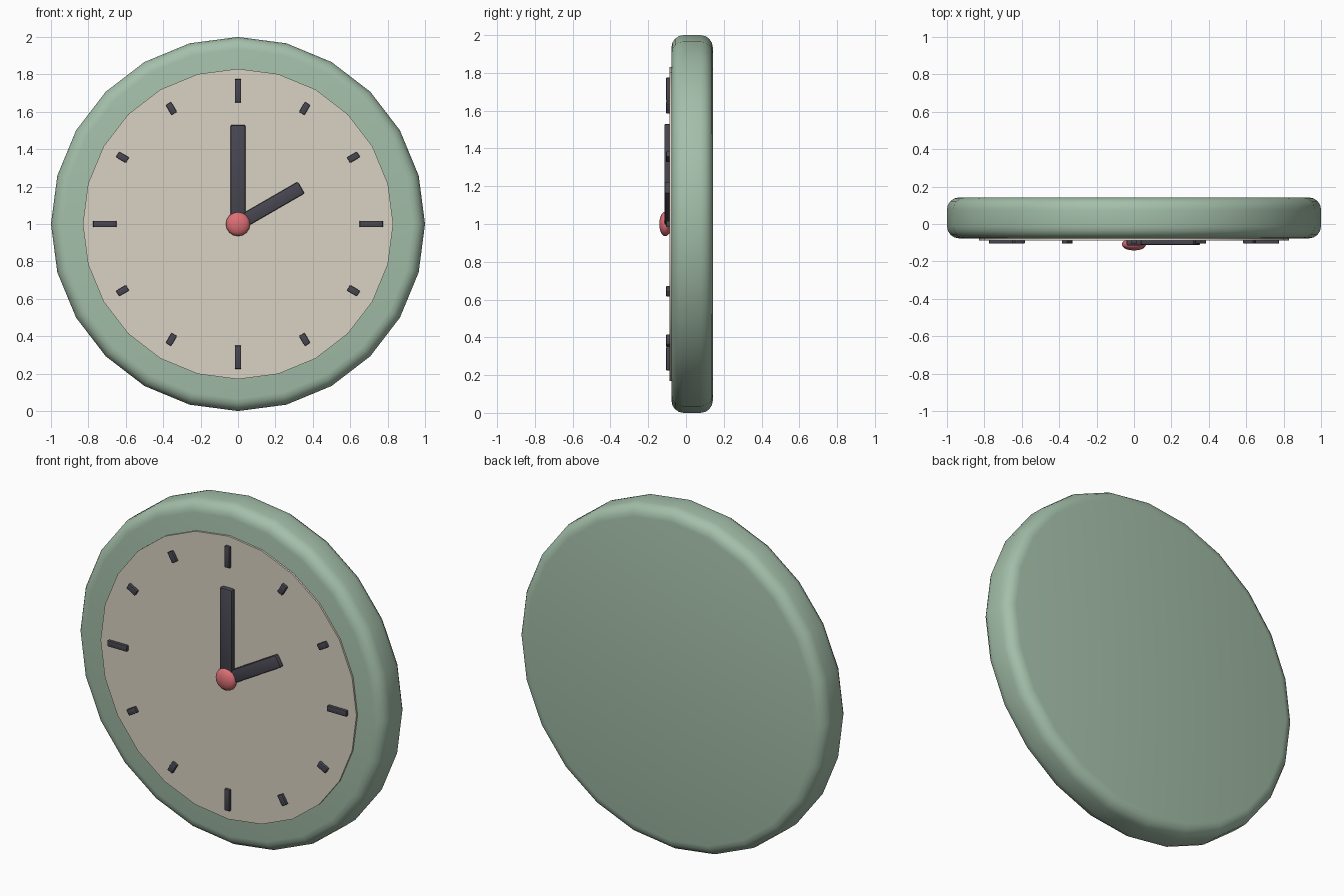
import bpy
import math
from mathutils import Matrix

if "Cube" in bpy.data.objects:
    bpy.data.objects.remove(bpy.data.objects["Cube"], do_unlink=True)


def make_material(name, rgb):
    mat = bpy.data.materials.new(name)
    mat.use_nodes = True
    mat.diffuse_color = (*rgb, 1)
    mat.node_tree.nodes["Principled BSDF"].inputs["Base Color"].default_value = (*rgb, 1)
    return mat


GREEN = make_material("sage green", (0.37, 0.52, 0.40))
CREAM = make_material("warm cream", (0.70, 0.64, 0.54))
DARK = make_material("charcoal", (0.065, 0.063, 0.082))
RED = make_material("coral red", (0.73, 0.16, 0.18))

CENTRE = 1.0   # height of the clock centre


def finish(obj, name, mat, bevel=0, segments=2, angle=35):
    """Name, colour, bevel and smooth a new part."""
    obj.name = name
    obj.data.materials.append(mat)
    bpy.ops.object.transform_apply(location=False, rotation=True, scale=True)
    if bevel:
        mod = obj.modifiers.new("bevel", "BEVEL")
        mod.width = bevel
        mod.segments = segments
        mod.limit_method = "ANGLE"
        mod.angle_limit = math.radians(40)
        bpy.ops.object.modifier_apply(modifier=mod.name)
    bpy.ops.object.shade_smooth_by_angle(angle=math.radians(angle))
    return obj


def disc(name, mat, radius, front, back, **kw):
    """24-sided disc facing the front, with a corner at the top."""
    bpy.ops.mesh.primitive_cylinder_add(
        vertices=24, radius=radius, depth=back - front,
        location=(0, (front + back) / 2, CENTRE), rotation=(math.pi / 2, 0, 0))
    return finish(bpy.context.object, name, mat, **kw)


def bar(name, hour, inner, outer, width, front, bevel):
    """Bar on the dial pointing at an hour, from inner to outer radius."""
    turn = Matrix.Rotation(math.radians(30 * hour), 4, "Y")
    back = -0.08
    bpy.ops.mesh.primitive_cube_add(size=1)
    obj = bpy.context.object
    obj.scale = (width, back - front, outer - inner)
    finish(obj, name, DARK, bevel, angle=30)
    shift = Matrix.Translation((0, (front + back) / 2, (inner + outer) / 2))
    obj.matrix_world = Matrix.Translation((0, 0, CENTRE)) @ turn @ shift


# Body and dial
disc("clock_body", GREEN, 1.0, -0.077, 0.142, bevel=0.065, segments=4)
disc("dial", CREAM, 0.83, -0.088, -0.05)

# Hour marks, longer at the quarters
for hour in range(12):
    if hour % 3 == 0:
        bar(f"quarter_mark_{hour}", hour, 0.65, 0.775, 0.034, -0.105, 0.004)
    else:
        bar(f"hour_mark_{hour}", hour, 0.682, 0.744, 0.034, -0.105, 0.004)

# Hands
bar("minute_hand", 0, -0.01, 0.53, 0.08, -0.115, 0.008)
bar("hour_hand", 2, -0.01, 0.39, 0.072, -0.113, 0.008)

# Centre cap
bpy.ops.mesh.primitive_uv_sphere_add(segments=16, ring_count=10, radius=0.065,
                                     location=(0, -0.109, CENTRE),
                                     rotation=(math.pi / 2, 0, 0))
cap = bpy.context.object
cap.scale.z = 0.5
finish(cap, "centre_cap", RED, angle=60)
